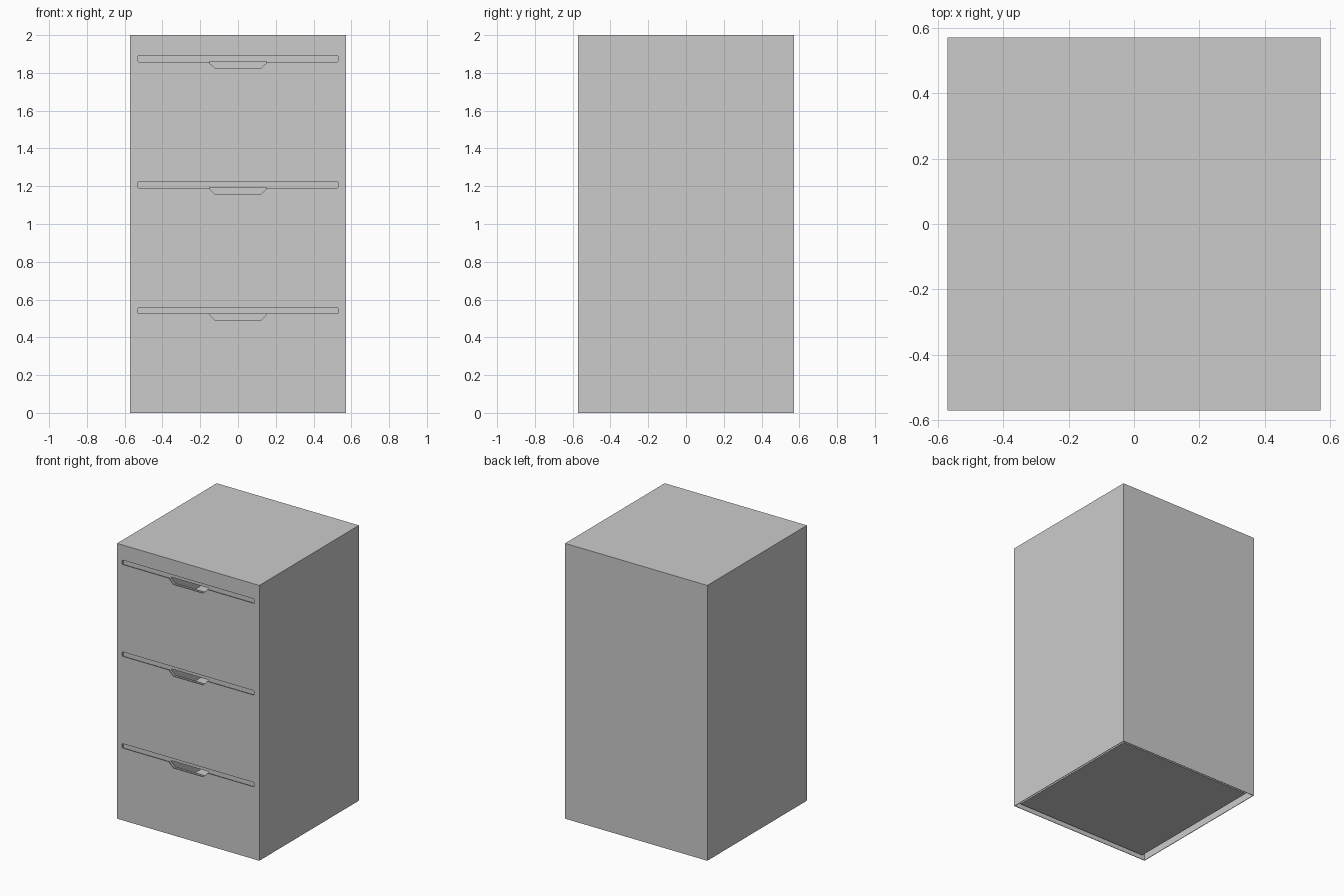
import bpy, bmesh

if "Cube" in bpy.data.objects:
    bpy.data.objects.remove(bpy.data.objects["Cube"])

H = 0.5715          # half width / depth of the cabinet
T = 0.004           # sheet thickness
STEP = 2 / 3        # drawer spacing


def finish(name, bm):
    bmesh.ops.recalc_face_normals(bm, faces=bm.faces)
    me = bpy.data.meshes.new(name)
    bm.to_mesh(me)
    bm.free()
    ob = bpy.data.objects.new(name, me)
    bpy.context.collection.objects.link(ob)
    return ob


def box(name, lo, hi):
    bm = bmesh.new()
    bmesh.ops.create_cube(bm, size=1)
    for v in bm.verts:
        v.co = [(a + b) / 2 + c * (b - a) for a, b, c in zip(lo, hi, v.co)]
    return finish(name, bm)


def prism(name, outline, y0, y1):
    """Extrude an x-z outline along y."""
    bm = bmesh.new()
    face = bm.faces.new([bm.verts.new((x, y0, z)) for x, z in outline])
    ext = bmesh.ops.extrude_face_region(bm, geom=[face])
    for v in ext["geom"]:
        if isinstance(v, bmesh.types.BMVert):
            v.co.y = y1
    return finish(name, bm)


def cut(target, cutter):
    mod = target.modifiers.new("cut", "BOOLEAN")
    mod.operation = "DIFFERENCE"
    mod.solver = "EXACT"
    mod.object = cutter
    cutter.hide_render = True
    cutter.hide_set(True)
    cutter.display_type = "WIRE"


# Thin outer casing, open underneath
casing = box("cabinet_casing", (-H, -H, 0), (H, H, 2))
cut(casing, box("casing_hollow_cutter", (-H + T, -H + T, -0.1), (H - T, H - T, 2 - T)))

for i, label in enumerate(("bottom", "middle", "top")):
    z = i * STEP
    # Open-topped drawer whose front backs the slot
    drawer = box(label + "_drawer", (-0.535, -0.55, z + 0.02), (0.535, 0.532, z + 0.565))
    cut(drawer, box(label + "_drawer_hollow_cutter",
                    (-0.531, -0.546, z + 0.024), (0.531, 0.528, z + 0.7)))
    # Long slot with clipped corners
    w, a, b, c = 0.531, z + 0.525, z + 0.557, 0.005
    slot = prism(label + "_slot_cutter",
                 [(-w, a + c), (-w + c, a), (w - c, a), (w, a + c),
                  (w, b - c), (w - c, b), (-w + c, b), (-w, b - c)], -0.6, -0.5515)
    cut(casing, slot)
    # Tapered finger pull, open to the drawer interior
    pull = prism(label + "_finger_pull_cutter",
                 [(-0.15, z + 0.526), (-0.148, z + 0.516), (-0.119, z + 0.489),
                  (0.119, z + 0.489), (0.148, z + 0.516), (0.15, z + 0.526)], -0.6, -0.5)
    cut(casing, pull)
    cut(drawer, pull)
